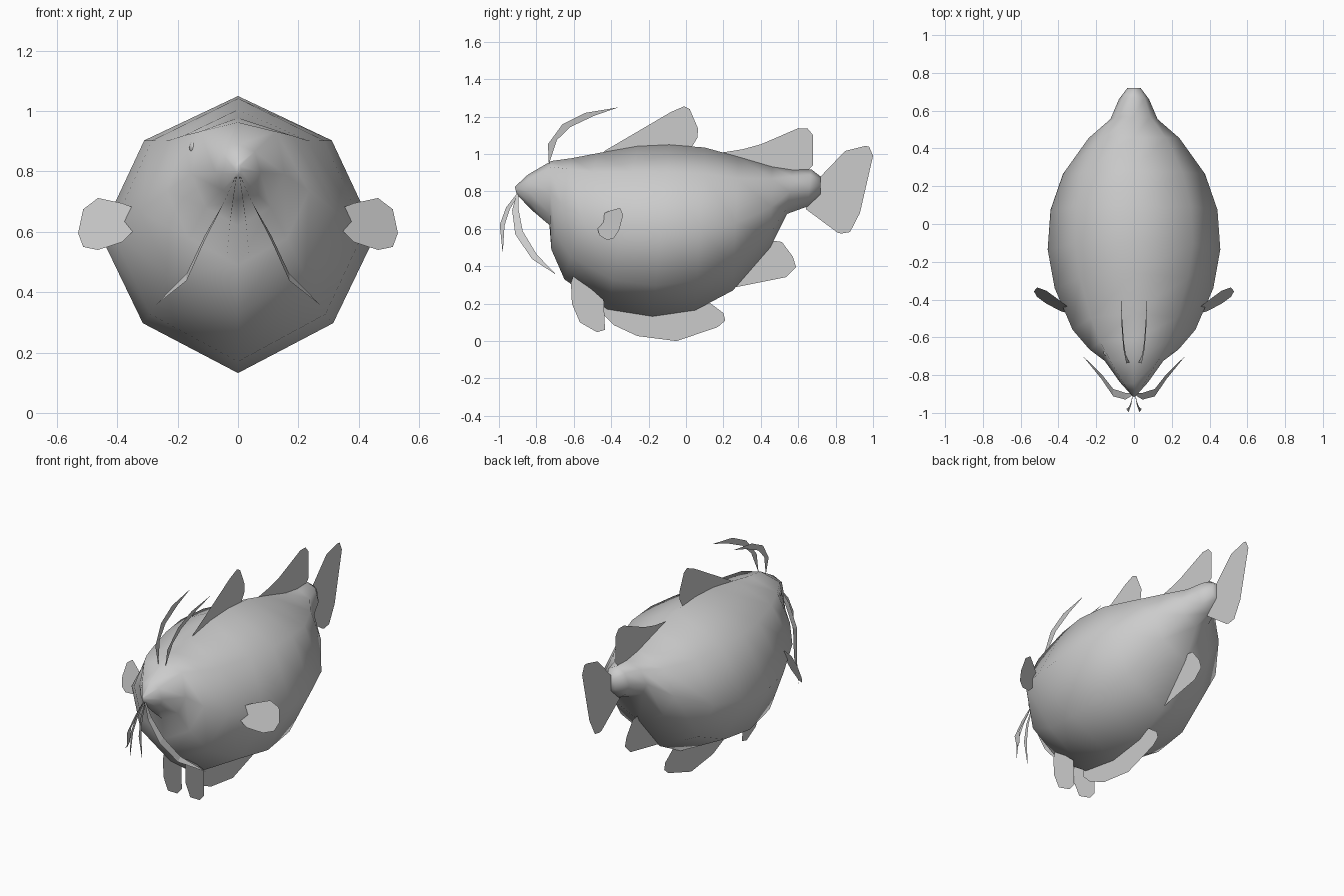
import bpy, bmesh
from mathutils import Vector


def make_object(name, verts, faces, smooth=False):
    mesh = bpy.data.meshes.new(name)
    mesh.from_pydata(verts, [], faces)
    bm = bmesh.new()
    bm.from_mesh(mesh)
    bmesh.ops.recalc_face_normals(bm, faces=bm.faces)
    bm.to_mesh(mesh)
    bm.free()
    for p in mesh.polygons:
        p.use_smooth = smooth
    obj = bpy.data.objects.new(name, mesh)
    bpy.context.collection.objects.link(obj)
    return obj


def flat_fin(name, outline, x_of=lambda z: 0.0):
    """Flat sheet from a (y, z) outline; x follows from z."""
    return make_object(name, [(x_of(z), y, z) for y, z in outline], [range(len(outline))])


def ribbon(name, path, widths, side):
    """Flat tapering whisker, widened in the side plane."""
    pts = [Vector((side * x, y, z)) for x, y, z in path]
    verts, n = [], len(pts)
    for i, (p, w) in enumerate(zip(pts, widths)):
        t = pts[min(i + 1, n - 1)] - pts[max(i - 1, 0)]
        across = Vector((0, -t.z, t.y)).normalized() * w / 2
        verts += [p - across, p + across]
    make_object(name, verts, [(2*i, 2*i+1, 2*i+3, 2*i+2) for i in range(n - 1)])


# Body: lofted octagonal rings (top y, top z, bottom y, bottom z, half width, upper fullness)
rings = [
    (-.915, .825, -.905, .785, .010, .70),
    (-.845, .89, -.83, .705, .075, .74),
    (-.72, .963, -.73, .62, .155, .82),
    (-.61, .978, -.72, .49, .235, .76),
    (-.47, 1.005, -.65, .33, .325, .70),
    (-.26, 1.042, -.42, .17, .42, .68),
    (-.09, 1.05, -.18, .132, .457, .68),
    (.10, 1.035, .05, .165, .442, .68),
    (.28, .985, .25, .27, .376, .68),
    (.46, .932, .45, .50, .24, .70),
    (.57, .915, .54, .68, .125, .70),
    (.67, .918, .65, .72, .08, .70),
    (.72, .88, .72, .785, .035, .70),
]
verts, faces = [], []
for yt, zt, yb, zb, w, q in rings:
    for fx, fz in [(0, 1), (q, q), (1, 0), (.69, -.64), (0, -1), (-.69, -.64), (-1, 0), (-q, q)]:
        k = (fz + 1) / 2
        verts.append((fx * w, yb + (yt - yb) * k, zb + (zt - zb) * k))
for r in range(len(rings) - 1):
    for i in range(8):
        j = (i + 1) % 8
        faces.append((r*8 + i, r*8 + j, r*8 + 8 + j, r*8 + 8 + i))
last = (len(rings) - 1) * 8
faces += [range(8), range(last, last + 8)]
make_object("body", verts, faces, True)

# Fins along the middle
flat_fin("front_back_fin", [(-.45, 1.0), (-.43, 1.02), (-.08, 1.225), (-.01, 1.255), (.02, 1.24),
                            (.065, 1.135), (.06, 1.085), (.02, 1.02)])
flat_fin("rear_back_fin", [(.14, 1.0), (.3, 1.025), (.4, 1.052), (.6, 1.138), (.65, 1.137),
                           (.68, 1.10), (.68, .94), (.64, .90), (.46, .90)])
flat_fin("tail_fin", [(.69, .85), (.72, .88), (.85, 1.016), (.957, 1.043), (.979, 1.04), (1, .99),
                      (.93, .685), (.877, .583), (.83, .575), (.81, .58), (.64, .706), (.66, .78)])
flat_fin("rear_belly_fin", [(.15, .24), (.25, .285), (.535, .342), (.588, .396), (.572, .45),
                            (.513, .53), (.44, .54), (.24, .31)])
flat_fin("keel_fin", [(-.44, .21), (-.44, .14), (-.385, .085), (-.26, .027), (-.05, 0), (.17, .075),
                      (.21, .11), (.2, .15), (.12, .21), (-.1, .17)])

for s, side in ((1, "right"), (-1, "left")):
    # Paired lower fins
    flat_fin("lower_fin_" + side, [(-.60, .36), (-.615, .31), (-.61, .2), (-.567, .10), (-.476, .048),
                                   (-.433, .06), (-.44, .22)], lambda z: s * .075)
    # Paired side fins, tilted out and back
    outline = [(.33, .66), (.35, .682), (.384, .695), (.464, .712), (.513, .675), (.53, .596),
               (.513, .55), (.464, .54), (.384, .566), (.344, .606)]
    make_object("side_fin_" + side,
                [(s * x, -.353 + .65 * (x - .464) + .4 * (z - .712), z) for x, z in outline],
                [range(len(outline))])
    # Feelers on the head
    flat_fin("head_feeler_" + side, [(-.733, .94), (-.738, 1.053), (-.66, 1.16), (-.54, 1.22),
                                     (-.36, 1.25), (-.49, 1.205), (-.62, 1.144), (-.69, 1.075),
                                     (-.725, .97)], lambda z: s * (.025 + .15 * (z - .95)))
    # Whiskers at the mouth
    ribbon("long_whisker_" + side, [(.005, -.90, .79), (.045, -.912, .70), (.11, -.893, .58),
                                    (.17, -.81, .45), (.27, -.70, .36)],
           [.01, .035, .043, .035, .002], s)
    ribbon("short_whisker_" + side, [(.005, -.90, .785), (.016, -.952, .71), (.028, -.983, .62),
                                     (.04, -.98, .48)], [.01, .022, .026, .002], s)
    # Eyes
    bpy.ops.mesh.primitive_uv_sphere_add(segments=12, ring_count=8, radius=.021,
                                         location=(s * .147, -.68, .88))
    bpy.context.object.name = "eye_" + side
    bpy.context.object.scale.x = .7
    bpy.ops.object.shade_smooth()
